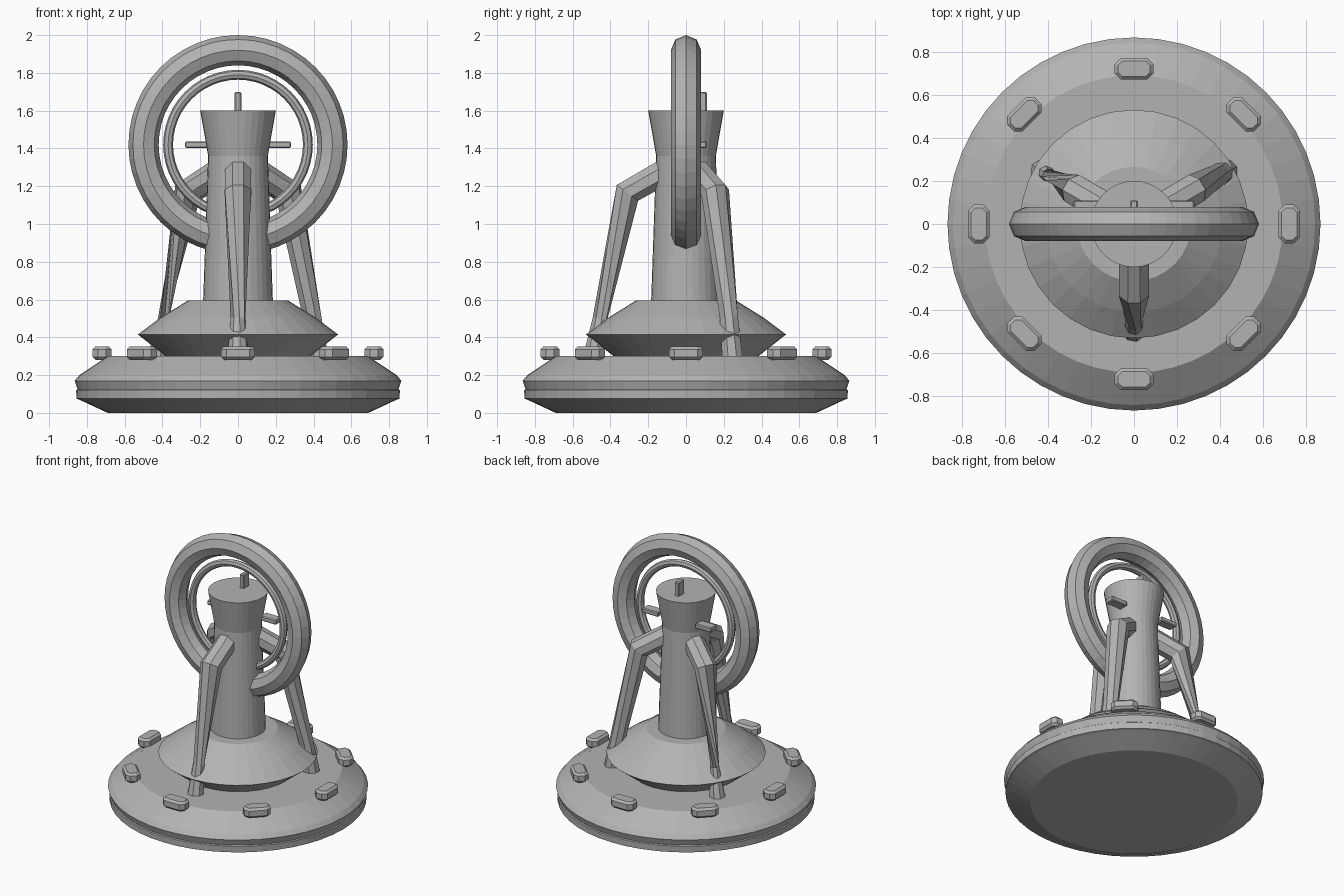
import bpy, bmesh, math
from mathutils import Vector, Matrix

if "Cube" in bpy.data.objects:
    bpy.data.objects.remove(bpy.data.objects["Cube"])

grey = bpy.data.materials.new("plain grey")
grey.diffuse_color = (0.45, 0.45, 0.45, 1)
grey.use_nodes = True
grey.node_tree.nodes["Principled BSDF"].inputs["Base Color"].default_value = grey.diffuse_color


def finish(name, bm):
    bmesh.ops.recalc_face_normals(bm, faces=bm.faces[:])
    me = bpy.data.meshes.new(name)
    bm.to_mesh(me)
    bm.free()
    me.materials.append(grey)
    ob = bpy.data.objects.new(name, me)
    bpy.context.collection.objects.link(ob)
    return ob


def skin(name, rings, closed=False):
    """Join successive rings of points; cap the ends unless closed."""
    bm = bmesh.new()
    vs = [[bm.verts.new(p) for p in r] for r in rings]
    n, m = len(vs[0]), len(vs)
    for i in range(m if closed else m - 1):
        a, b = vs[i], vs[(i + 1) % m]
        for j in range(n):
            k = (j + 1) % n
            bm.faces.new((a[j], a[k], b[k], b[j]))
    if not closed:
        bm.faces.new(vs[0])
        bm.faces.new(vs[-1])
    return finish(name, bm)


def lathe(name, profile, n):
    return skin(name, [[(r * math.cos(2 * math.pi * i / n), r * math.sin(2 * math.pi * i / n), z)
                        for i in range(n)] for r, z in profile])


def torus(name, R, r, zc, n, m):
    rings = []
    for i in range(n):
        a = 2 * math.pi * i / n
        ring = []
        for j in range(m):
            b = 2 * math.pi * j / m
            d = R + r * math.cos(b)
            ring.append((d * math.cos(a), r * math.sin(b), zc + d * math.sin(a)))
        rings.append(ring)
    return skin(name, rings, True)


def box(name, size, bevel, matrix):
    bm = bmesh.new()
    bmesh.ops.create_cube(bm, size=1, matrix=Matrix.Diagonal((*size, 1)))
    if bevel:
        bmesh.ops.bevel(bm, geom=bm.edges[:], offset=bevel, segments=1, affect='EDGES')
    bm.transform(matrix)
    return finish(name, bm)


# Turned body: base, dish and flared column
lathe("base", [(0.69, 0), (0.84, 0.07), (0.855, 0.075), (0.857, 0.12), (0.85, 0.125),
               (0.865, 0.17), (0.84, 0.20), (0.69, 0.30)], 48)
lathe("dish", [(0.37, 0.29), (0.53, 0.415), (0.41, 0.505), (0.265, 0.595)], 32)
lathe("column", [(0.185, 0.58), (0.158, 1.36), (0.20, 1.60)], 32)

# Upright rings
torus("outer_ring", 0.50, 0.08, 1.42, 48, 8)
torus("inner_ring", 0.37, 0.026, 1.42, 48, 8)

# Lugs around the base
for i in range(8):
    a = i * math.pi / 4
    box(f"base_lug_{i + 1}", (0.10, 0.18, 0.07), 0.0,
        Matrix.Identity(4)).name = f"base_lug_{i + 1}"
    lug = bpy.data.objects[f"base_lug_{i + 1}"]
    bm = bmesh.new()
    bm.from_mesh(lug.data)
    # chamfer upright corners first, then the rims
    up = [e for e in bm.edges if abs(e.verts[0].co.z - e.verts[1].co.z) > 0.01]
    bmesh.ops.bevel(bm, geom=up, offset=0.028, segments=1, affect='EDGES')
    rim = [e for e in bm.edges if abs(e.verts[0].co.z - e.verts[1].co.z) < 0.01]
    bmesh.ops.bevel(bm, geom=rim, offset=0.015, segments=1, affect='EDGES')
    bm.transform(Matrix.Rotation(a, 4, 'Z') @ Matrix.Translation((0.72, 0, 0.316)))
    bm.to_mesh(lug.data)
    bm.free()

# Four pointers behind the ring centre
for i in range(4):
    m = Matrix.Translation((0, 0.075, 1.42)) @ Matrix.Rotation(i * math.pi / 2, 4, 'Y') \
        @ Matrix.Translation((0, 0, 0.215))
    box(f"pointer_{i + 1}", (0.035, 0.07, 0.13), 0.006, m)

# Three bent, twisted struts: (radius, height) path, per-leg waist size and twist
path = [Vector((0.09, 1.29)), Vector((0.31, 1.165)), Vector((0.455, 0.50)), Vector((0.492, 0.28))]
for name, ang, waist, twist in (("front_strut", -90, 0.04, 35),
                                ("right_strut", 30, 0.052, 15),
                                ("left_strut", 150, 0.03, 110)):
    out = Vector((math.cos(math.radians(ang)), math.sin(math.radians(ang)), 0))
    side = Vector((-out.y, out.x, 0))
    rings = []
    for i, p in enumerate(path):
        d = Vector((0, 0))
        if i > 0:
            d += (p - path[i - 1]).normalized()
        if i < 3:
            d += (path[i + 1] - p).normalized()
        d.normalize()
        normal = out * -d.y + Vector((0, 0, d.x))
        r = (0.073, 0.076, waist, 0.058)[i]
        tw = math.radians(22.5 + (twist if i >= 2 else 0))
        centre = out * p.x + Vector((0, 0, p.y))
        rings.append([centre + r * (math.cos(tw + j * math.pi / 4) * normal
                                    + math.sin(tw + j * math.pi / 4) * side) for j in range(8)])
    skin(name, rings)
